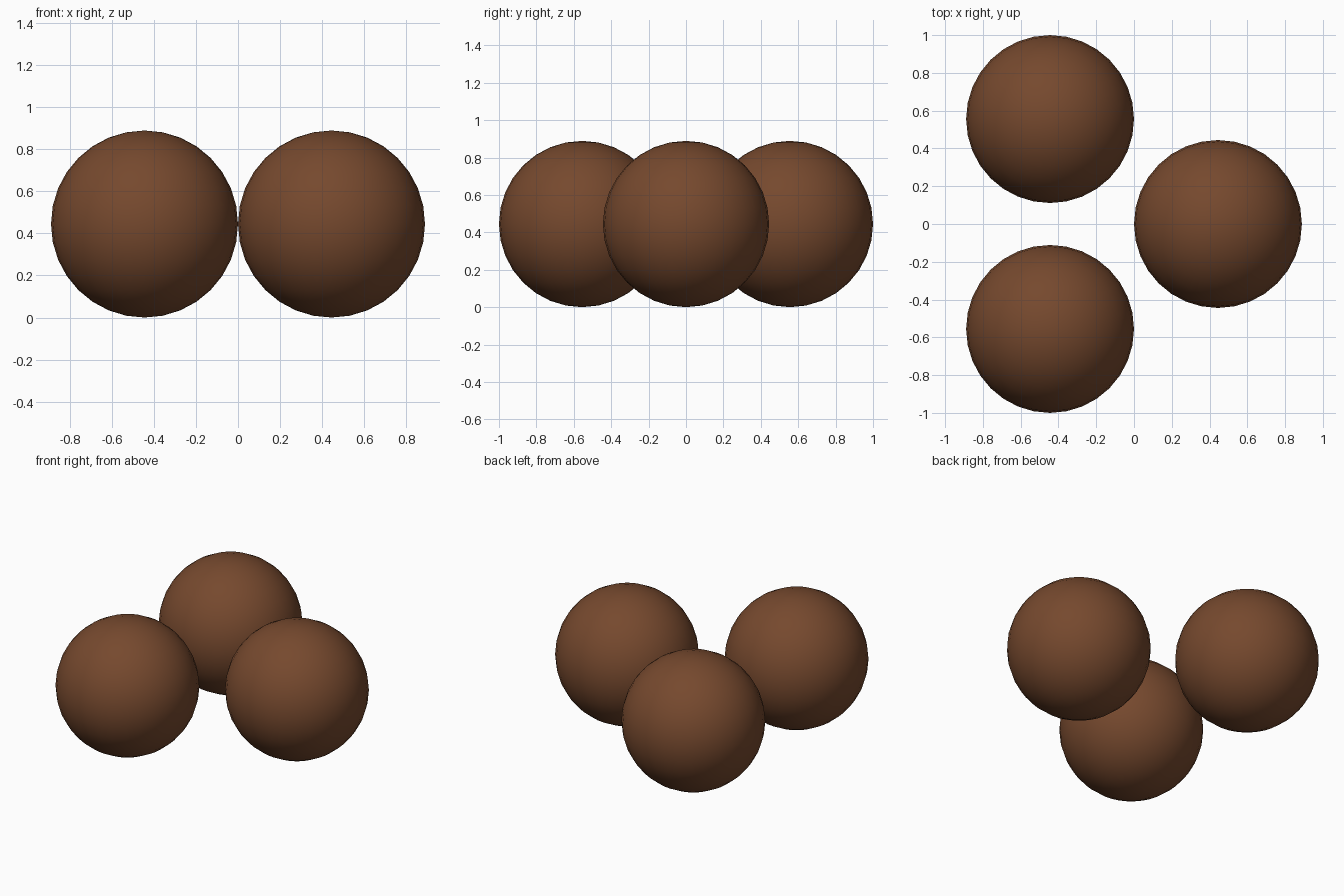
import bpy

if "Cube" in bpy.data.objects:
    bpy.data.objects.remove(bpy.data.objects["Cube"])

R = 4 / 9    # ball radius
Y = 1 - R    # sideways offset of the rear pair

brown = bpy.data.materials.new("brown")
brown.diffuse_color = (0.18, 0.066, 0.027, 1)
brown.use_nodes = True
brown.node_tree.nodes["Principled BSDF"].inputs["Base Color"].default_value = brown.diffuse_color


def ball(name, x, y):
    bpy.ops.mesh.primitive_uv_sphere_add(segments=32, ring_count=16, radius=R,
                                         location=(x, y, R))
    ob = bpy.context.object
    ob.name = name
    ob.data.materials.append(brown)
    bpy.ops.object.shade_smooth()


# Three equal balls resting on the ground in a triangle
ball("right_ball", R, 0)
ball("left_front_ball", -R, -Y)
ball("left_back_ball", -R, Y)
